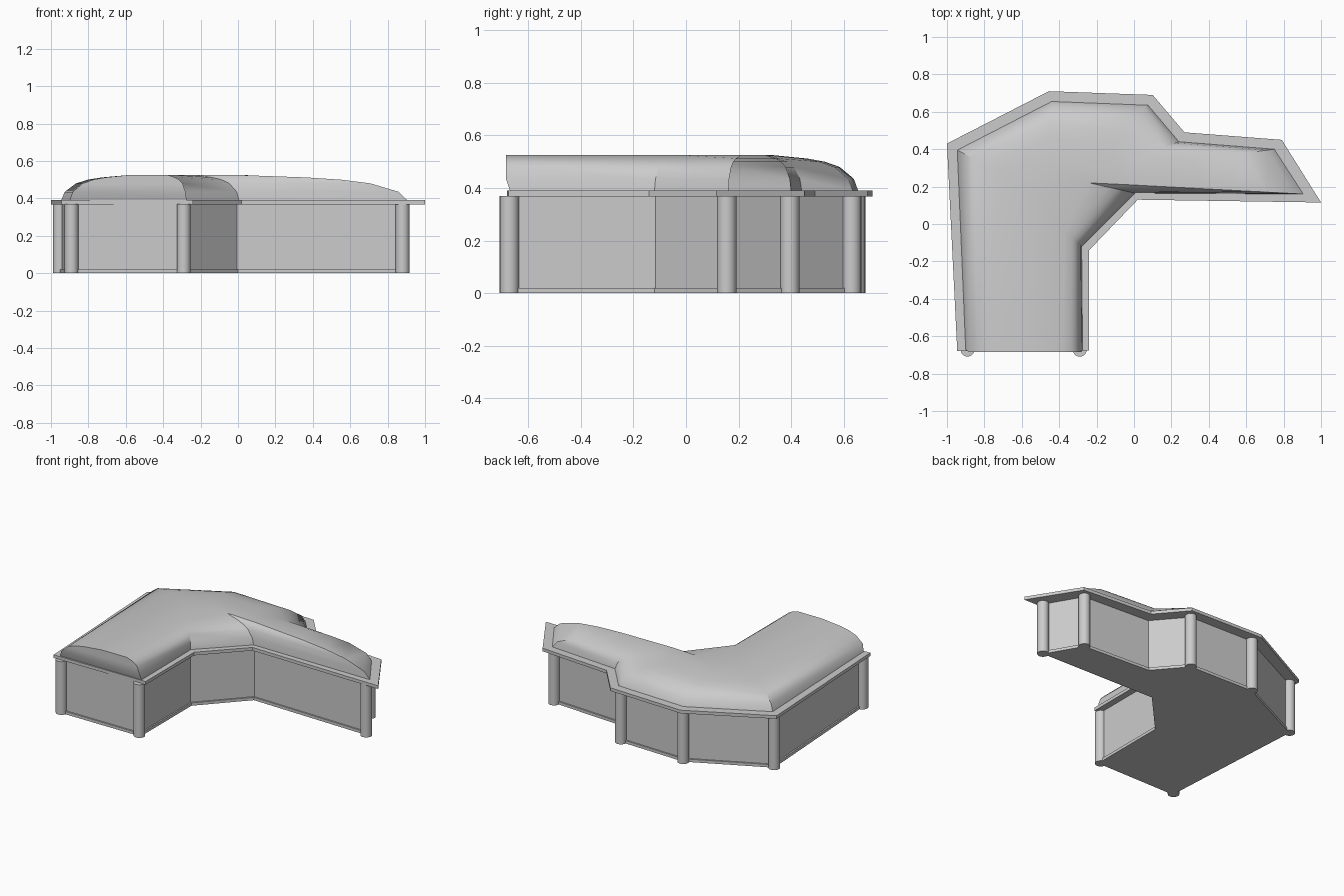
import bpy, bmesh
from mathutils import Vector

if "Cube" in bpy.data.objects:
    bpy.data.objects.remove(bpy.data.objects["Cube"])

# Plan outlines, all clockwise from the front-left corner
EAVE = [(-.945, -.68), (-1, .43), (-.455, .71), (.10, .69), (.27, .49),
        (.79, .45), (1, .115), (.02, .13), (-.24, -.14), (-.24, -.675)]
PLAN = [(-.89, -.68), (-.953, .39), (-.43, .645), (.06, .63), (.235, .425),
        (.74, .395), (.88, .155), (0, .175), (-.275, -.12), (-.275, -.68)]
ROOF_FOOT = [(-.90, -.67), (-.945, .395), (-.44, .655), (.075, .635), (.24, .44),
             (.75, .40), (.905, .16), (.005, .165), (-.28, -.12), (-.275, -.67)]
ROOF_TOP = [(-.57, -.685), (-.57, .2), (-.45, .32), (-.25, .30), (-.10, .30),
            (0, .30), (-.03, .21), (-.24, .22), (-.37, -.04), (-.38, -.685)]


def loft(name, rings, angle=None):
    """Skin stacked rings of equal length and cap both ends."""
    bm = bmesh.new()
    loops = [[bm.verts.new(p) for p in ring] for ring in rings]
    n = len(loops[0])
    for a, b in zip(loops, loops[1:]):
        for i in range(n):
            j = (i + 1) % n
            bm.faces.new((a[i], a[j], b[j], b[i]))
    caps = [bm.faces.new(loops[0]), bm.faces.new(loops[-1])]
    bmesh.ops.triangulate(bm, faces=caps)
    bmesh.ops.recalc_face_normals(bm, faces=bm.faces)
    me = bpy.data.meshes.new(name)
    bm.to_mesh(me)
    bm.free()
    ob = bpy.data.objects.new(name, me)
    bpy.context.collection.objects.link(ob)
    if angle:
        bpy.ops.object.select_all(action='DESELECT')
        ob.select_set(True)
        bpy.context.view_layer.objects.active = ob
        bpy.ops.object.shade_smooth_by_angle(angle=angle)
    return ob


def slab(name, outline, z0, z1):
    return loft(name, [[(x, y, z) for x, y in outline] for z in (z0, z1)])


def inset(outline, d):
    """Mitred inward offset of a clockwise outline."""
    pts = [Vector(p) for p in outline]
    out = []
    for i, p in enumerate(pts):
        e1 = (p - pts[i - 1]).normalized()
        e2 = (pts[(i + 1) % len(pts)] - p).normalized()
        n1, n2 = Vector((e1.y, -e1.x)), Vector((e2.y, -e2.x))
        out.append(tuple(p + (n1 + n2) * d / (1 + n1.dot(n2))))
    return out


# Base plinth, recessed walls and eave slab
slab("base_plinth", PLAN, 0, .02)
slab("walls", inset(PLAN, .01), .01, .375)
slab("eave_slab", EAVE, .368, .39)

# Domed roof: each foot point blends toward the flat crown
PROFILE = [(0, .39), (.05, .435), (.21, .48), (.38, .50), (.58, .512), (1, .526)]
rings = []
for t, z in PROFILE:
    ring = []
    for f, c in zip(ROOF_FOOT, ROOF_TOP):
        p = Vector(f).lerp(Vector(c), t)
        if f[1] < -.6:      # vertical gable at the front end
            p.y = -.67 if t == 0 else -.685
        ring.append((p.x, p.y, z))
    rings.append(ring)
loft("domed_roof", rings, .6)

# Round corner columns
for k, i in enumerate((0, 1, 2, 3, 5, 6, 9)):
    x, y = PLAN[i]
    if y < -.6:
        y = -.672
        x -= .015 * (i == 9)
    bpy.ops.mesh.primitive_cylinder_add(vertices=20, radius=.037, depth=.37,
                                        location=(x, y, .185))
    bpy.context.object.name = f"corner_column_{k + 1}"
    bpy.ops.object.shade_smooth_by_angle()
